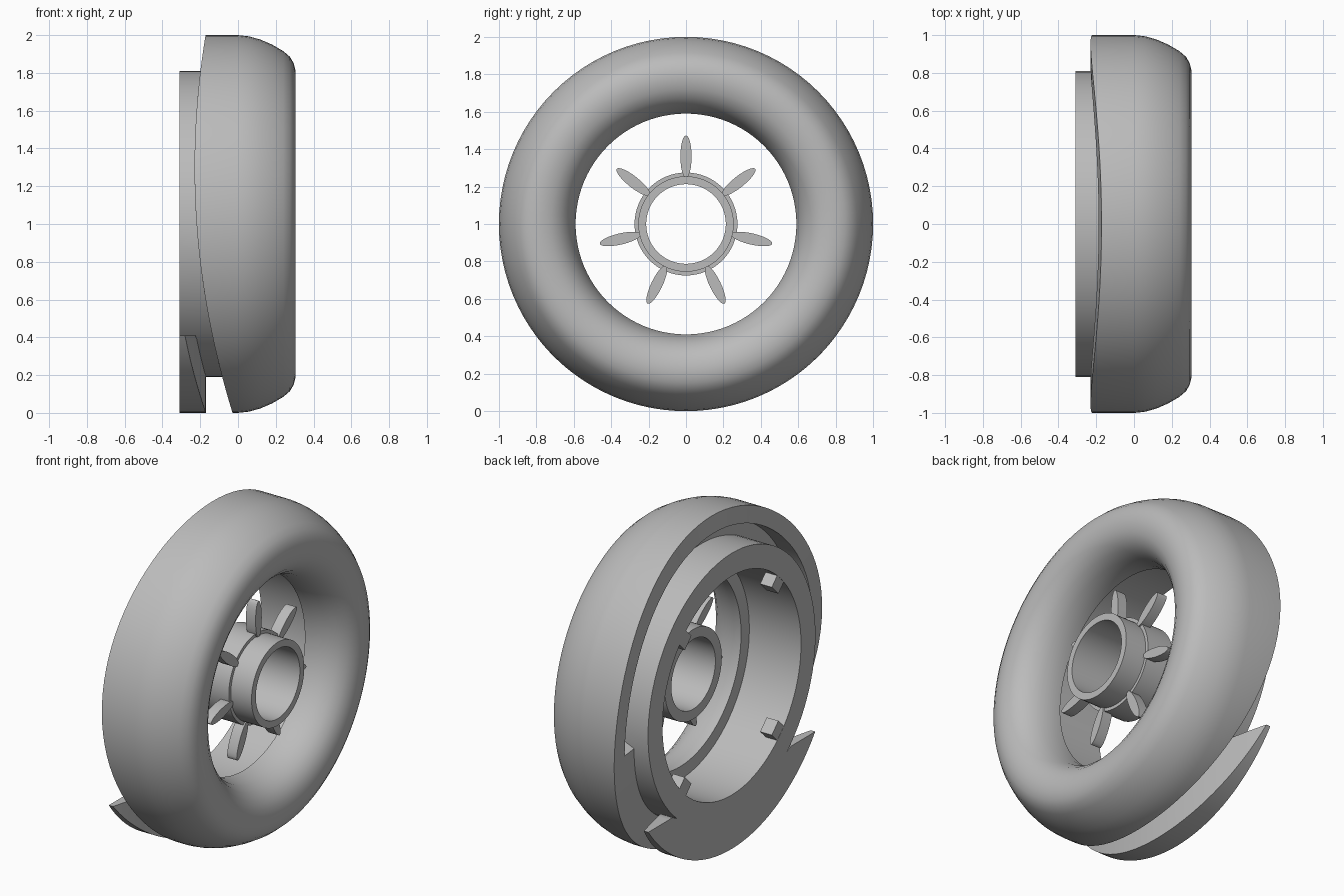
import bpy, bmesh
from math import sin, cos, pi, sqrt, radians

if "Cube" in bpy.data.objects:
    bpy.data.objects.remove(bpy.data.objects["Cube"])

grey = bpy.data.materials.new("plain_grey")
grey.use_nodes = True
COLOUR = (0.5, 0.5, 0.5, 1)
grey.diffuse_color = COLOUR
grey.node_tree.nodes["Principled BSDF"].inputs["Base Color"].default_value = COLOUR


def finish(name, bm):
    """Clean the mesh, link it and shade it."""
    bmesh.ops.remove_doubles(bm, verts=bm.verts, dist=0.0005)
    bmesh.ops.recalc_face_normals(bm, faces=bm.faces)
    mesh = bpy.data.meshes.new(name)
    bm.to_mesh(mesh)
    bm.free()
    mesh.materials.append(grey)
    obj = bpy.data.objects.new(name, mesh)
    bpy.context.collection.objects.link(obj)
    bpy.ops.object.select_all(action="DESELECT")
    obj.select_set(True)
    bpy.context.view_layer.objects.active = obj
    bpy.ops.object.shade_smooth_by_angle(angle=radians(32))
    return obj


def bridge(bm, loops, closed):
    """Join neighbouring closed loops; cap the ends if not closed."""
    n = len(loops[0])
    count = len(loops)
    for i in range(count if closed else count - 1):
        a, b = loops[i], loops[(i + 1) % count]
        for j in range(n):
            k = (j + 1) % n
            bm.faces.new((a[j], a[k], b[k], b[j]))
    if not closed:
        bm.faces.new(loops[0])
        bm.faces.new(loops[-1][::-1])


def lathe(name, profile, segments=96):
    """Turn a closed (x, radius) profile about the x axis; x may depend on z."""
    bm = bmesh.new()
    loops = []
    for i in range(segments):
        a = 2 * pi * i / segments
        loop = []
        for x, r in profile:
            z = 1 + r * sin(a)
            loop.append(bm.verts.new((x(z) if callable(x) else x, r * cos(a), z)))
        loops.append(loop)
    bridge(bm, loops, True)
    return finish(name, bm)


def prism(name, outline, place, low, high):
    """Extrude a flat outline between two depths using a placing function."""
    bm = bmesh.new()
    loops = [[bm.verts.new(place(u, v, d)) for u, v in outline] for d in (low, high)]
    bridge(bm, loops, False)
    return finish(name, bm)


# Rounded ring with a curved back cut, upper groove and rear sleeve
def back_cut(z):
    return -0.23 + (z - 1.3) ** 2 / 8.4


def groove(z):
    return -0.1 if z > 0.94 else back_cut(z)


lathe("rounded_ring", [
    (-0.31, 0.67), (-0.31, 0.81), (groove, 0.81), (groove, 0.9),
    (back_cut, 0.9), (back_cut, 1), (0, 1), (0.06, 0.993), (0.12, 0.976),
    (0.18, 0.95), (0.24, 0.915), (0.275, 0.885), (0.295, 0.85), (0.305, 0.81),
    (0.305, 0.77), (0.295, 0.72), (0.27, 0.675), (0.23, 0.637),
    (0.17, 0.607), (0.09, 0.59), (0.04, 0.59), (0.04, 0.67)])

# Curved foot below the sleeve
bm = bmesh.new()
columns = []
half = sqrt(1 - 0.59 ** 2)
STEPS = 48
for i in range(STEPS + 1):
    y = half * sin(pi / 2 * (2 * i / STEPS - 1))
    bottom = 1 - sqrt(1 - y * y)
    top = min(0.41, 1 - sqrt(max(0, 0.81 ** 2 - y * y)))
    front = -0.17 - 0.17 * y * y
    columns.append([bm.verts.new(p) for p in (
        (-0.31, y, bottom), (front, y, bottom), (front, y, top), (-0.31, y, top))])
bridge(bm, columns, False)
finish("foot", bm)

# Stepped hub
lathe("hub", [(-0.05, 0.213), (-0.05, 0.275), (0.13, 0.275),
              (0.13, 0.255), (0.27, 0.255), (0.27, 0.213)], 64)


def radial(angle):
    """Placing function: radius, sideways offset, depth along x."""
    c, s = cos(angle), sin(angle)
    return lambda r, t, x: (x, r * c - t * s, 1 + r * s + t * c)


# Seven petal blades around the hub
petal = [(0.36 + 0.113 * cos(2 * pi * k / 24), 0.03 * sin(2 * pi * k / 24))
         for k in range(24)]
for k in range(7):
    prism(f"blade_{k + 1}", petal, radial(pi / 2 + 2 * pi * k / 7), 0.075, 0.14)

# Four retaining clips inside the sleeve
for k in range(4):
    clip = [(0.595, -0.045), (0.69, -0.045), (0.69, 0.045), (0.595, 0.045)]
    prism(f"clip_{k + 1}", clip, radial(pi / 4 + k * pi / 2), -0.309, -0.23)
